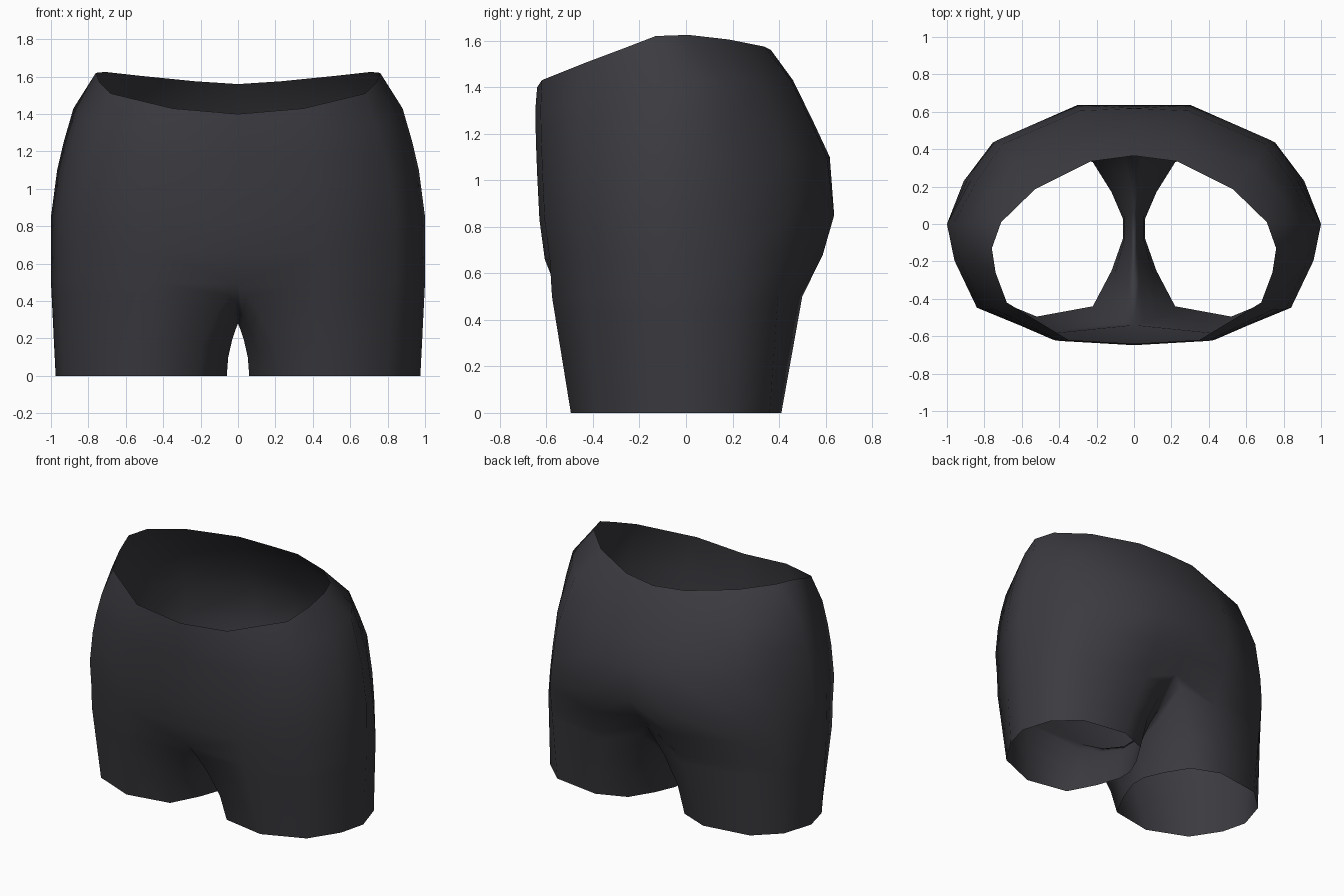
import bpy
from mathutils import Vector

if "Cube" in bpy.data.objects:
    bpy.data.objects.remove(bpy.data.objects["Cube"])

fabric = bpy.data.materials.new("charcoal fabric")
fabric.use_nodes = True
colour = (0.043, 0.043, 0.051, 1)
fabric.diffuse_color = colour
bsdf = fabric.node_tree.nodes["Principled BSDF"]
bsdf.inputs["Base Color"].default_value = colour
bsdf.inputs["Roughness"].default_value = 0.9

# Half outline of the hips, from front centre round the side to back centre
OUTLINE = [(0, -1), (.45, -.965), (.84, -.71), (.96, -.31), (1, 0),
           (.87, .37), (.73, .69), (.3, .98), (0, 1)]


def hip_row(z_front, z, width, front, back):
    """Scale the outline to one level, dipping towards the front."""
    row = []
    for x, y in OUTLINE:
        depth = max(-y, 0)
        row.append(Vector((x * width, y * (back if y > 0 else -front),
                           z + (z_front - z) * depth)))
    return row


# Leg opening: outer half, then the inner thigh from back to front
hem = [Vector((x, y, 0)) for x, y in (
    (.22, -.44), (.52, -.495), (.8, -.38), (.93, -.18), (.975, 0),
    (.91, .21), (.75, .36), (.42, .41), (.22, .33),
    (.12, .17), (.06, .03), (.06, -.08), (.12, -.25))]

# Top of the leg, whose inner points run along the crotch seam
crotch = hip_row(.5, .5, 1, -.597, .51)
crotch[0] = Vector((0, -.54, .49))
crotch[5].xy = .91, .23
crotch[6].xy = .77, .395
crotch[8] = Vector((0, .44, .6))
crotch += [Vector(p) for p in ((0, .27, .41), (0, .06, .29),
                               (0, -.1, .28), (0, -.32, .36))]


def leg_row(t):
    """Blend hem to crotch; the inner thigh arches in towards the seam."""
    row = [a.lerp(b, t) for a, b in zip(hem, crotch)]
    for p, a, b in zip(row, hem, crotch):
        if b.x == 0:
            p.x = a.x * (1 - t * t)
    return row


legs = [leg_row(t) for t in (0, .35, .7, .88, 1)]

# Hips up to the waistband
hips = [crotch[:9]]
for level in ((.66, .68, 1, -.607, .6), (.83, .85, 1, -.63, .65),
              (1.03, 1.1, .967, -.64, .618), (1.16, 1.25, .932, -.645, .548),
              (1.3, 1.43, .88, -.648, .46)):
    hips.append(hip_row(*level))

# Fuller hip corner and seat crease below the widest level
hips[1][5].xy = .89, .24
hips[1][6].xy = .755, .435
hips[1][8] = Vector((0, .53, .71))
hips[2][8].y = .635

hips.append([Vector(p) for p in (
    (0, -.64, 1.4), (.35, -.62, 1.43), (.68, -.42, 1.51), (.74, -.26, 1.57),
    (.76, -.13, 1.62), (.71, .01, 1.625), (.53, .185, 1.605),
    (.23, .335, 1.575), (0, .365, 1.56))])

# Join the rows into one open shell
verts, faces, index = [], [], {}


def vert(p):
    key = tuple(round(v, 4) for v in p)
    if key not in index:
        index[key] = len(verts)
        verts.append(key)
    return index[key]


def loft(rows, closed):
    count = len(rows[0])
    for low, high in zip(rows, rows[1:]):
        for i in range(count if closed else count - 1):
            j = (i + 1) % count
            faces.append([vert(p) for p in (low[i], low[j], high[j], high[i])])


loft(legs, True)
loft(hips, False)

mesh = bpy.data.meshes.new("shorts")
mesh.from_pydata(verts, [], faces)
mesh.materials.append(fabric)
mesh.polygons.foreach_set("use_smooth", [True] * len(mesh.polygons))
shorts = bpy.data.objects.new("shorts", mesh)
bpy.context.collection.objects.link(shorts)

# Second half
mirror = shorts.modifiers.new("mirror", "MIRROR")
mirror.use_clip = True
mirror.merge_threshold = 0.001
